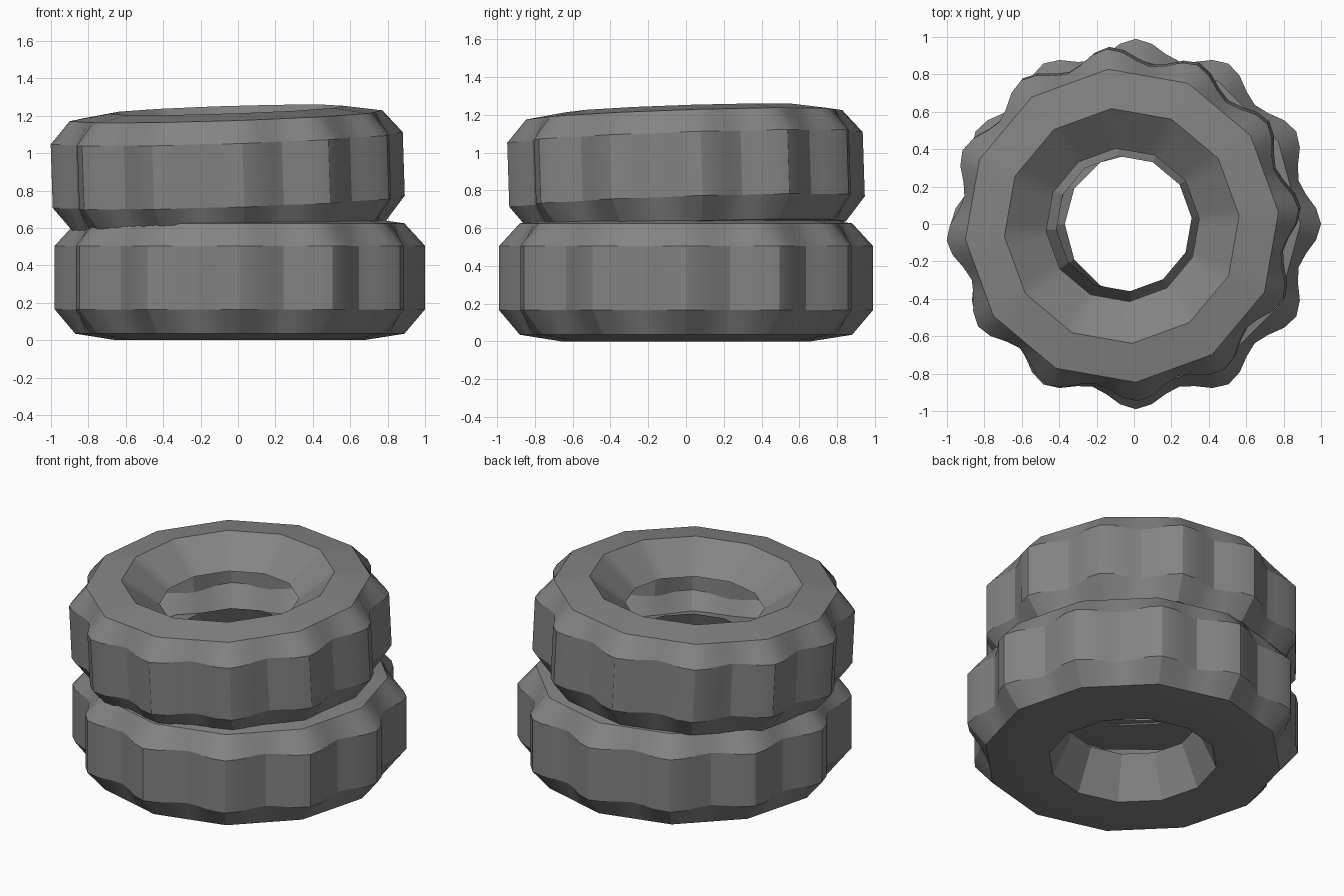
import bpy, bmesh
from math import cos, sin, pi, radians

cube = bpy.data.objects.get("Cube")
if cube:
    bpy.data.objects.remove(cube)

# Worn rubber
rubber = bpy.data.materials.new("grey_rubber")
rubber.use_nodes = True
GREY = (0.23, 0.23, 0.23, 1)
rubber.diffuse_color = GREY
rubber.node_tree.nodes["Principled BSDF"].inputs["Base Color"].default_value = GREY

LUGS = 12
STEPS = 6            # subdivisions per tread lug
COUNT = LUGS * STEPS

# Tyre section as (radius, height, is_tread), lower lip round to upper lip
SECTION = [
    (0.38, -0.06, False), (0.50, -0.32, False), (0.66, -0.335, False),
    (0.88, -0.30, False), (0.99, -0.17, True), (0.99, 0.17, True),
    (0.88, 0.29, False), (0.66, 0.322, False), (0.43, 0.16, False),
]


def ring_radius(radius, angle, tread):
    """Wavy tread, or a straight-sided polygon with one corner per lug."""
    if tread:
        return radius - 0.045 * (1 - cos(LUGS * angle))
    half = pi / LUGS
    return radius * cos(half) / cos(angle % (2 * half) - half)


def make_tyre(name, location, rotation, scale):
    bm = bmesh.new()
    rings = []
    for radius, z, tread in SECTION:
        ring = []
        for i in range(COUNT):
            a = 2 * pi * i / COUNT
            r = ring_radius(radius, a, tread)
            ring.append(bm.verts.new((r * cos(a), r * sin(a), z)))
        rings.append(ring)
    # Skin the rings; the tyre stays hollow with an open inner slot
    for low, high in zip(rings, rings[1:]):
        for i in range(COUNT):
            j = (i + 1) % COUNT
            bm.faces.new((low[i], low[j], high[j], high[i]))
    mesh = bpy.data.meshes.new(name)
    bm.to_mesh(mesh)
    bm.free()
    mesh.materials.append(rubber)
    tyre = bpy.data.objects.new(name, mesh)
    bpy.context.collection.objects.link(tyre)
    tyre.location = location
    tyre.rotation_euler = [radians(d) for d in rotation]
    tyre.scale = scale
    bpy.ops.object.select_all(action='DESELECT')
    tyre.select_set(True)
    bpy.context.view_layer.objects.active = tyre
    bpy.ops.object.shade_smooth_by_angle(angle=radians(25))
    return tyre


# Two stacked tyres, the upper one shifted and leaning
make_tyre("lower_tyre", (0.01, 0, 0.335), (0, 0, 0), (1, 1, 1))
make_tyre("upper_tyre", (-0.055, 0, 0.91), (1.7, -2, 5), (0.955, 0.955, 1))
